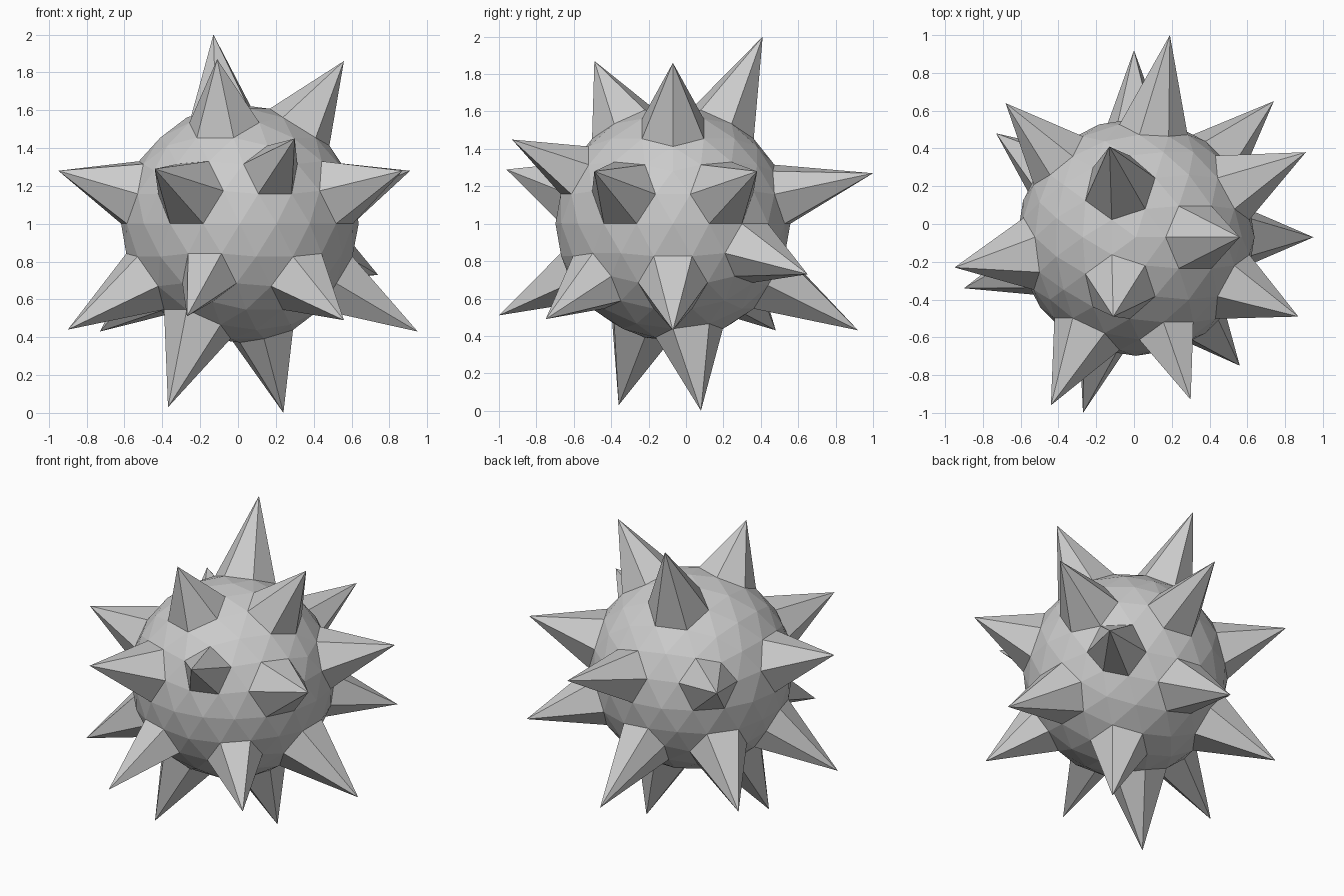
import bpy, bmesh
from mathutils import Vector

cube = bpy.data.objects.get("Cube")
if cube:
    bpy.data.objects.remove(cube, do_unlink=True)

CENTRE = Vector((0.01, -0.07, 1.0))
RADIUS = 0.628

# Spike tips: upper, middle and lower groups
TIPS = [
    (-.13, .41, 2.0), (-.11, -.49, 1.87), (.56, -.07, 1.86),
    (-.95, -.23, 1.28), (.91, .38, 1.28), (-.44, -.96, 1.29),
    (.30, -.93, 1.45), (.19, 1.0, 1.27), (.87, -.49, 1.28),
    (-.68, .64, 1.28), (.74, .65, .73),
    (-.90, -.34, .44), (-.73, .48, .43), (-.27, -1.0, .51),
    (.56, -.75, .49), (.95, -.07, .43), (0, .92, .43),
    (-.37, -.36, .03), (.24, .08, 0),
]

# Low-poly ball
bm = bmesh.new()
bmesh.ops.create_icosphere(bm, subdivisions=3, radius=RADIUS)
rest = [(v, v.co.normalized()) for v in bm.verts]

# Pull the vertex nearest each spike direction out to its tip
for tip in TIPS:
    offset = Vector(tip) - CENTRE
    aim = offset.normalized()
    vert = max(rest, key=lambda pair: pair[1].dot(aim))[0]
    vert.co = offset

bmesh.ops.translate(bm, verts=bm.verts, vec=CENTRE)
bmesh.ops.recalc_face_normals(bm, faces=bm.faces)
mesh = bpy.data.meshes.new("spiky_ball")
bm.to_mesh(mesh)
bm.free()

# Plain grey
grey = bpy.data.materials.new("light_grey")
grey.use_nodes = True
colour = (0.6, 0.6, 0.6, 1)
grey.diffuse_color = colour
grey.node_tree.nodes["Principled BSDF"].inputs["Base Color"].default_value = colour
mesh.materials.append(grey)

ball = bpy.data.objects.new("spiky_ball", mesh)
bpy.context.collection.objects.link(ball)
